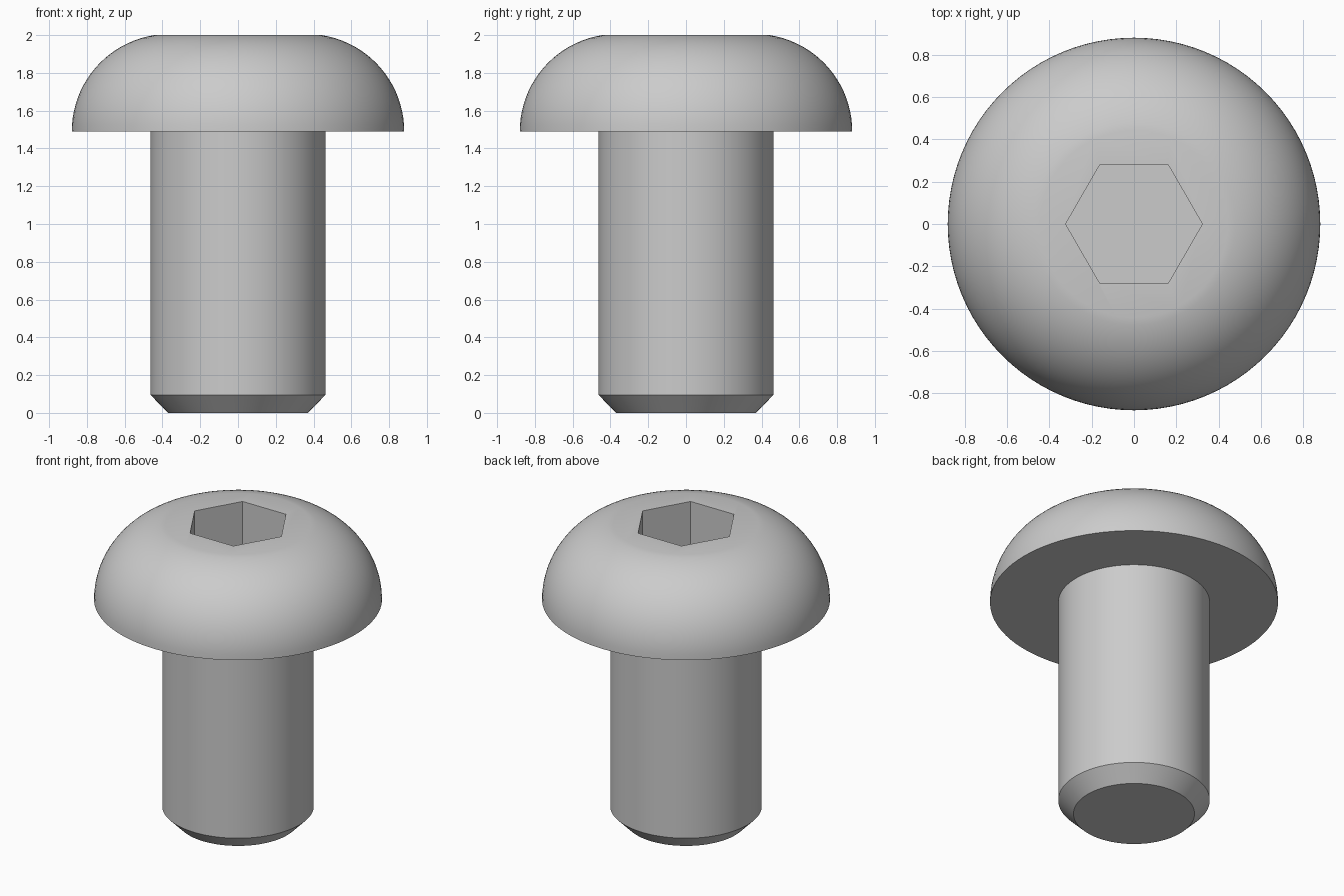
import bpy
import bmesh
from math import cos, sin, tau, radians, asin
from mathutils import Matrix

cube = bpy.data.objects.get("Cube")
if cube:
    bpy.data.objects.remove(cube, do_unlink=True)

steel = bpy.data.materials.new("grey_steel")
steel.use_nodes = True
grey = (0.6, 0.6, 0.6, 1)
steel.diffuse_color = grey
steel.node_tree.nodes["Principled BSDF"].inputs["Base Color"].default_value = grey


def add_object(name, bm):
    bmesh.ops.recalc_face_normals(bm, faces=bm.faces)
    mesh = bpy.data.meshes.new(name)
    bm.to_mesh(mesh)
    bm.free()
    mesh.materials.append(steel)
    obj = bpy.data.objects.new(name, mesh)
    bpy.context.collection.objects.link(obj)
    return obj


def lathe(name, profile, sides):
    """Closed solid of revolution with flat end caps."""
    bm = bmesh.new()
    rings = [[bm.verts.new((r * cos(tau * i / sides), r * sin(tau * i / sides), z))
              for i in range(sides)] for r, z in profile]
    for low, high in zip(rings, rings[1:]):
        for i in range(sides):
            j = (i + 1) % sides
            bm.faces.new((low[i], low[j], high[j], high[i]))
    bm.faces.new(rings[0])
    bm.faces.new(rings[-1])
    return add_object(name, bm)


# Chamfered shank, flat underside of the head, then the rounded dome
head_z, centre_r, dome_r = 1.49, 0.364, 0.516
end_angle = asin((2 - head_z) / dome_r)
steps = 20
dome = [(centre_r + dome_r * cos(end_angle * i / steps),
         head_z + dome_r * sin(end_angle * i / steps)) for i in range(steps + 1)]
shank = [(0.37, 0), (0.463, 0.095), (0.463, head_z)]
screw = lathe("button_head_screw", shank + dome, 96)

# Hexagonal socket cut into the top of the head
depth = 0.3
bm = bmesh.new()
bmesh.ops.create_cone(bm, cap_ends=True, segments=6, radius1=0.323, radius2=0.323,
                      depth=2 * depth, matrix=Matrix.Translation((0, 0, 2)))
# Corners point along x
corner = max(bm.verts, key=lambda v: v.co.x).co
if abs(corner.y) > 0.01:
    bmesh.ops.rotate(bm, verts=bm.verts, matrix=Matrix.Rotation(radians(30), 3, 'Z'))
cutter = add_object("socket_cutter", bm)
cutter.hide_render = True

cut = screw.modifiers.new("hex_socket", 'BOOLEAN')
cut.operation = 'DIFFERENCE'
cut.solver = 'EXACT'
cut.object = cutter
bpy.ops.object.select_all(action='DESELECT')
bpy.context.view_layer.objects.active = screw
screw.select_set(True)
bpy.ops.object.modifier_apply(modifier=cut.name)
bpy.data.objects.remove(cutter, do_unlink=True)

# Round surfaces smooth, machined edges crisp
bpy.ops.object.shade_smooth_by_angle(angle=radians(25))
